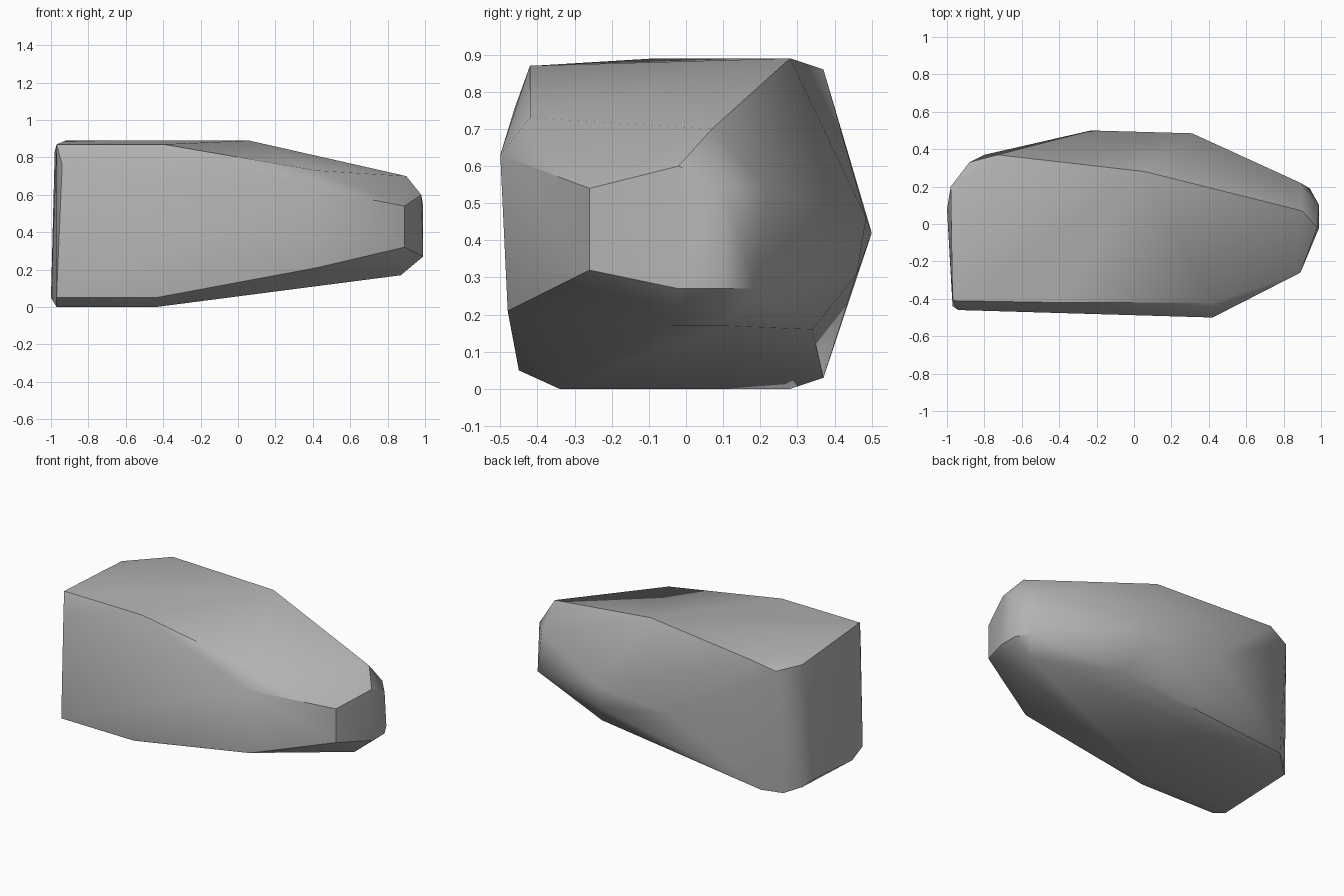
import bpy
import bmesh
import math

# Remove the default object only
default_cube = bpy.data.objects.get("Cube")
if default_cube:
    bpy.data.objects.remove(default_cube, do_unlink=True)


def flat_material(name, linear_colour):
    material = bpy.data.materials.new(name)
    material.use_nodes = True
    material.diffuse_color = linear_colour
    shader = material.node_tree.nodes["Principled BSDF"]
    shader.inputs["Base Color"].default_value = linear_colour
    shader.inputs["Roughness"].default_value = 0.9
    return material


def upright_edge(x, y, low, high):
    """A vertical corner of the boulder, as its two end points."""
    return [(x, y, low), (x, y, high)]


def chiselled_boulder(name, corners, material, crease_angle):
    """Wrap a convex skin round the corner points and merge flat facets."""
    bm = bmesh.new()
    for corner in corners:
        bm.verts.new(corner)
    hull = bmesh.ops.convex_hull(bm, input=bm.verts[:])
    leftovers = set(hull["geom_interior"] + hull["geom_unused"])
    loose = [item for item in leftovers if isinstance(item, bmesh.types.BMVert)]
    bmesh.ops.delete(bm, geom=loose, context="VERTS")
    bmesh.ops.dissolve_limit(
        bm, angle_limit=math.radians(2), verts=bm.verts[:], edges=bm.edges[:]
    )
    bmesh.ops.recalc_face_normals(bm, faces=bm.faces[:])

    mesh = bpy.data.meshes.new(name)
    bm.to_mesh(mesh)
    bm.free()
    mesh.materials.append(material)
    boulder = bpy.data.objects.new(name, mesh)
    bpy.context.collection.objects.link(boulder)

    # Soften shallow facets, keep the chipped edges crisp
    bpy.ops.object.select_all(action="DESELECT")
    boulder.select_set(True)
    bpy.context.view_layer.objects.active = boulder
    bpy.ops.object.shade_smooth_by_angle(angle=crease_angle)
    return boulder


# Broad front wall with its bevelled upper and lower edges
front_wall = [
    (-.97, -.41, .87), (-.4, -.42, .87), (.42, -.42, .73),
    (-.94, -.46, .76), (.42, -.5, .63), (.42, -.48, .21),
    (-.97, -.44, .05), (-.44, -.45, .05),
]

# Gently sloping crown
crown = [(-.92, -.08, .89), (.06, .28, .89), (-.73, .37, .86), (.9, .07, .7)]

# Narrow chipped nose on the left end
nose = (
    upright_edge(.89, -.26, .32, .54)
    + upright_edge(.99, .1, .27, .54)
    + [(.98, -.02, .6), (.99, -.02, .27), (.94, .19, .27), (.89, .22, .54)]
    + [(.87, -.04, .17), (.87, .1, .17)]
)

# Ridge across the back
back_ridge = [(-.23, .5, .42), (.31, .485, .46), (.3, .46, .31), (.37, .34, .16)]

# Blunt right end
blunt_end = (
    upright_edge(-.98, .2, .03, .83)
    + [(-.88, .33, .81), (-.8, .37, .03), (-1, .08, .05)]
)

# Underside
underside = [(-.97, -.33, 0), (-.44, -.34, 0), (-.9, .28, 0)]

stone = flat_material("stone grey", (.45, .45, .45, 1))
chiselled_boulder(
    "boulder",
    front_wall + crown + nose + back_ridge + blunt_end + underside,
    stone,
    math.radians(30),
)
